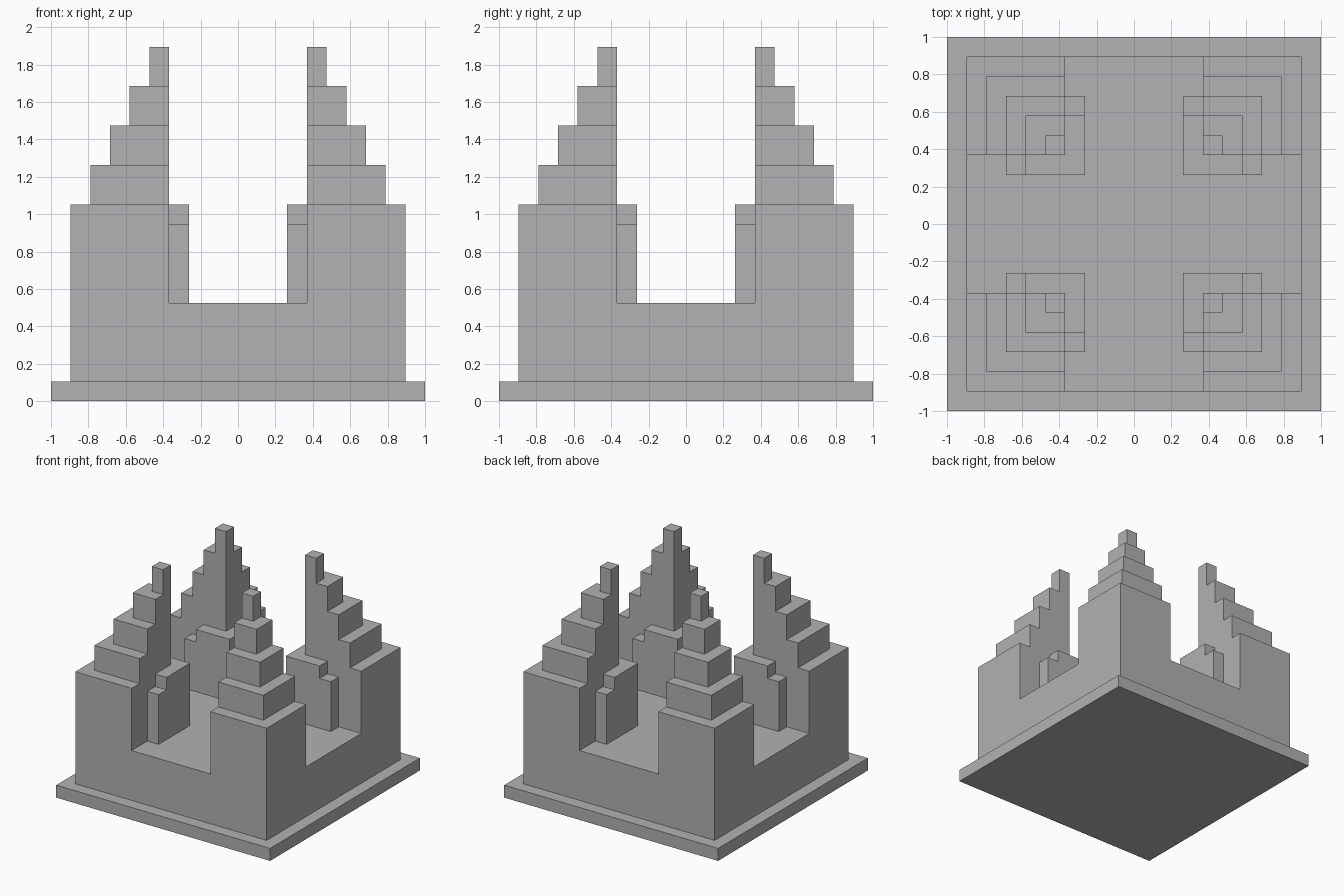
import bpy
import bmesh

# Remove the default cube only
cube = bpy.data.objects.get("Cube")
if cube:
    bpy.data.objects.remove(cube, do_unlink=True)

U = 2 / 19  # one block of the building grid

stone = bpy.data.materials.new("grey_stone")
stone.use_nodes = True
GREY = (0.445, 0.445, 0.445, 1)
stone.diffuse_color = GREY
stone.node_tree.nodes["Principled BSDF"].inputs["Base Color"].default_value = GREY


def prism(name, outline, z0, z1):
    """Extrude a flat outline, given in blocks, from height z0 to z1."""
    bm = bmesh.new()
    face = bm.faces.new([bm.verts.new((x * U, y * U, z0 * U)) for x, y in outline])
    ext = bmesh.ops.extrude_face_region(bm, geom=[face])
    verts = [g for g in ext["geom"] if isinstance(g, bmesh.types.BMVert)]
    bmesh.ops.translate(bm, verts=verts, vec=(0, 0, (z1 - z0) * U))
    bmesh.ops.recalc_face_normals(bm, faces=bm.faces[:])
    mesh = bpy.data.meshes.new(name)
    bm.to_mesh(mesh)
    bm.free()
    mesh.materials.append(stone)
    obj = bpy.data.objects.new(name, mesh)
    bpy.context.collection.objects.link(obj)
    return obj


def square(a, b):
    return [(a, a), (b, a), (b, b), (a, b)]


def corner_wall(a, b, end):
    """L-shaped outline wrapping the inner corner of a tower."""
    return [(a, a), (end, a), (end, b), (b, b), (b, end), (a, end)]


# Base slab and main body
prism("base_slab", square(-9.5, 9.5), 0, 1)
prism("main_body", square(-8.5, 8.5), 1, 5)

# Four corner towers, each with stepped tiers and an inner L-shaped wall
INNER = 3.5
for sx, side in ((1, "left"), (-1, "right")):
    for sy, end in ((-1, "front"), (1, "back")):
        def place(outline):
            return [(x * sx, y * sy) for x, y in outline]

        tag = f"{end}_{side}"
        prism(f"{tag}_tower", place(square(INNER, 8.5)), 5, 10)
        for i in range(4):
            z = 10 + 2 * i
            prism(f"{tag}_tier_{i + 1}", place(square(INNER, 7.5 - i)), z, z + 2)
        prism(f"{tag}_inner_wall", place(corner_wall(2.5, INNER, 6.5)), 5, 9)
        prism(f"{tag}_inner_wall_cap", place(corner_wall(2.5, INNER, 5.5)), 9, 10)
